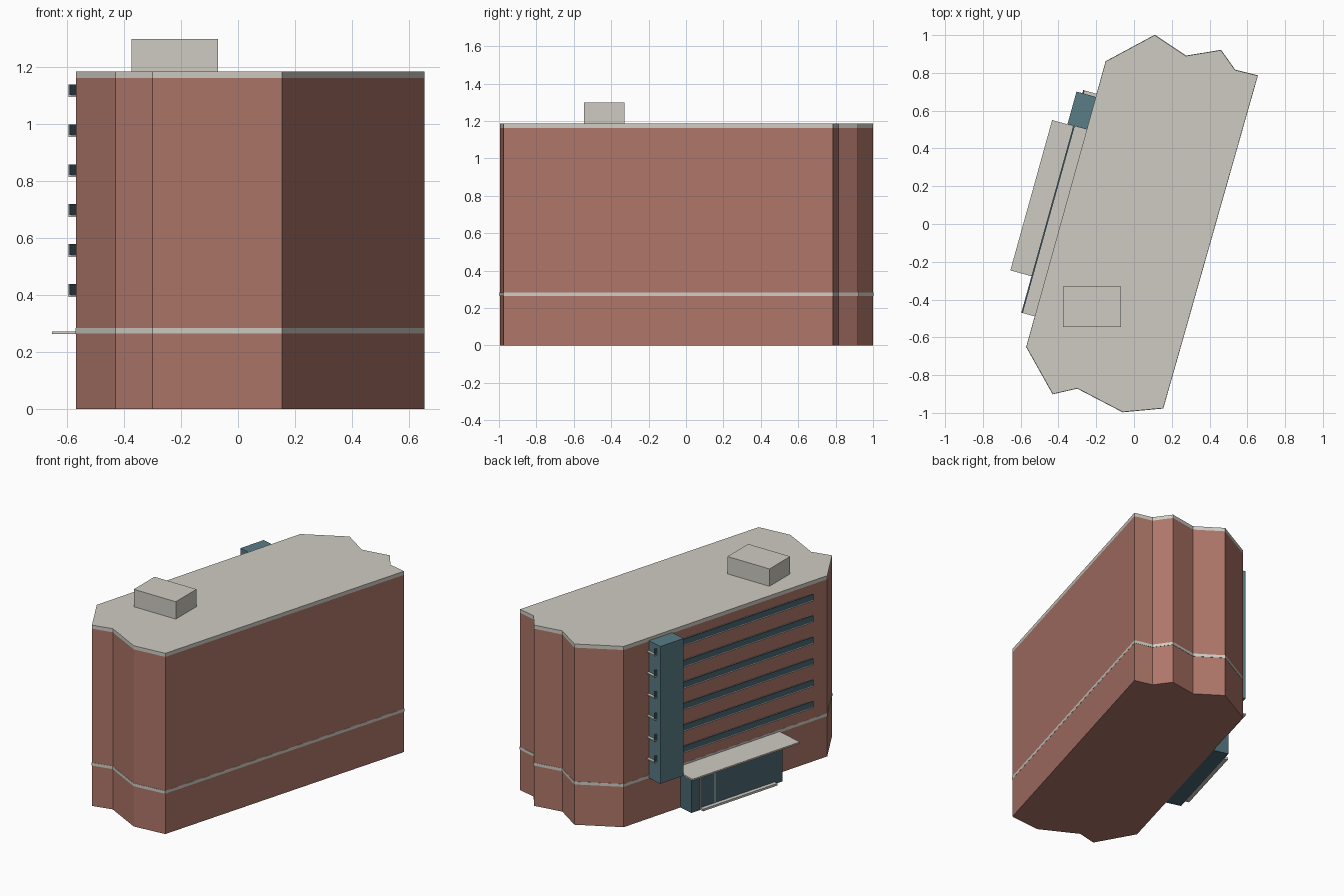
import bpy, bmesh, math
from mathutils import Vector, Matrix

if "Cube" in bpy.data.objects:
    bpy.data.objects.remove(bpy.data.objects["Cube"])


def material(name, rgb):
    m = bpy.data.materials.new(name)
    m.diffuse_color = (*rgb, 1)
    m.use_nodes = True
    m.node_tree.nodes["Principled BSDF"].inputs["Base Color"].default_value = m.diffuse_color
    return m


BRICK = material("brick", (0.42, 0.18, 0.14))
STONE = material("stone", (0.62, 0.60, 0.54))
GLASS = material("glass", (0.10, 0.20, 0.24))
DARK_GLASS = material("dark_glass", (0.07, 0.14, 0.17))

FOOTPRINT = [(-0.57, -0.65), (-0.43, -0.90), (-0.30, -0.87), (-0.06, -0.995),
             (0.155, -0.975), (0.655, 0.785), (0.535, 0.815), (0.46, 0.92),
             (0.275, 0.89), (0.11, 1.0), (-0.15, 0.86)]


def finish(name, bm, mat):
    bmesh.ops.recalc_face_normals(bm, faces=bm.faces)
    me = bpy.data.meshes.new(name)
    bm.to_mesh(me)
    bm.free()
    me.materials.append(mat)
    ob = bpy.data.objects.new(name, me)
    bpy.context.collection.objects.link(ob)
    return ob


def prism(name, z0, z1, mat, scale=1.0):
    bm = bmesh.new()
    face = bm.faces.new([bm.verts.new((x * scale, y * scale, z0)) for x, y in FOOTPRINT])
    top = bmesh.ops.extrude_face_region(bm, geom=[face], use_keep_orig=True)["geom"]
    verts = [v for v in top if isinstance(v, bmesh.types.BMVert)]
    bmesh.ops.translate(bm, verts=verts, vec=(0, 0, z1 - z0))
    return finish(name, bm, mat)


# Local frame of the long left wall: s along the wall, t outward
start, end = Vector((*FOOTPRINT[0], 0)), Vector((*FOOTPRINT[-1], 0))
along = end - start
WALL = Matrix.Translation(start) @ Matrix.Rotation(math.atan2(along.y, along.x), 4, 'Z')


def box(name, s, t, z, mat, frame=WALL):
    bm = bmesh.new()
    bmesh.ops.create_cube(bm, size=1)
    lo, hi = Vector((s[0], t[0], z[0])), Vector((s[1], t[1], z[1]))
    bmesh.ops.scale(bm, verts=bm.verts, vec=hi - lo)
    bmesh.ops.translate(bm, verts=bm.verts, vec=(lo + hi) / 2)
    bmesh.ops.transform(bm, verts=bm.verts, matrix=frame)
    return finish(name, bm, mat)


# Main block, string course and roof edge
prism("main_walls", 0, 1.162, BRICK)
prism("stone_band", 0.265, 0.284, STONE, 1.002)
prism("roof_slab", 1.162, 1.186, STONE)

# Rooftop plant room
box("plant_room", (-0.375, -0.07), (-0.545, -0.33), (1.186, 1.30), STONE, Matrix())

# Balconies: thin slab with a glass parapet on its outer edge
for i in range(6):
    z = 0.393 + 0.1405 * i
    box(f"balcony_slab_{i + 1}", (0.167, 1.39), (0, 0.074), (z, z + 0.007), STONE)
    box(f"balcony_parapet_{i + 1}", (0.167, 1.388), (0.066, 0.074),
        (z + 0.007, z + 0.045), DARK_GLASS)

# Glazed stair tower
box("stair_tower", (1.194, 1.373), (0, 0.106), (0.265, 1.166), GLASS)

# Entrance: glazed lobby, door frames, step and canopy
box("lobby", (0.427, 1.13), (0, 0.102), (0, 0.262), DARK_GLASS)
for i, s in enumerate((1.06, 0.95)):
    box(f"door_frame_{i + 1}", (s - 0.003, s + 0.003), (0.1, 0.104), (0.015, 0.262), STONE)
box("entrance_step", (0.488, 1.062), (0.1, 0.128), (0, 0.014), STONE)
box("canopy", (0.367, 1.193), (0, 0.19), (0.262, 0.272), STONE)
